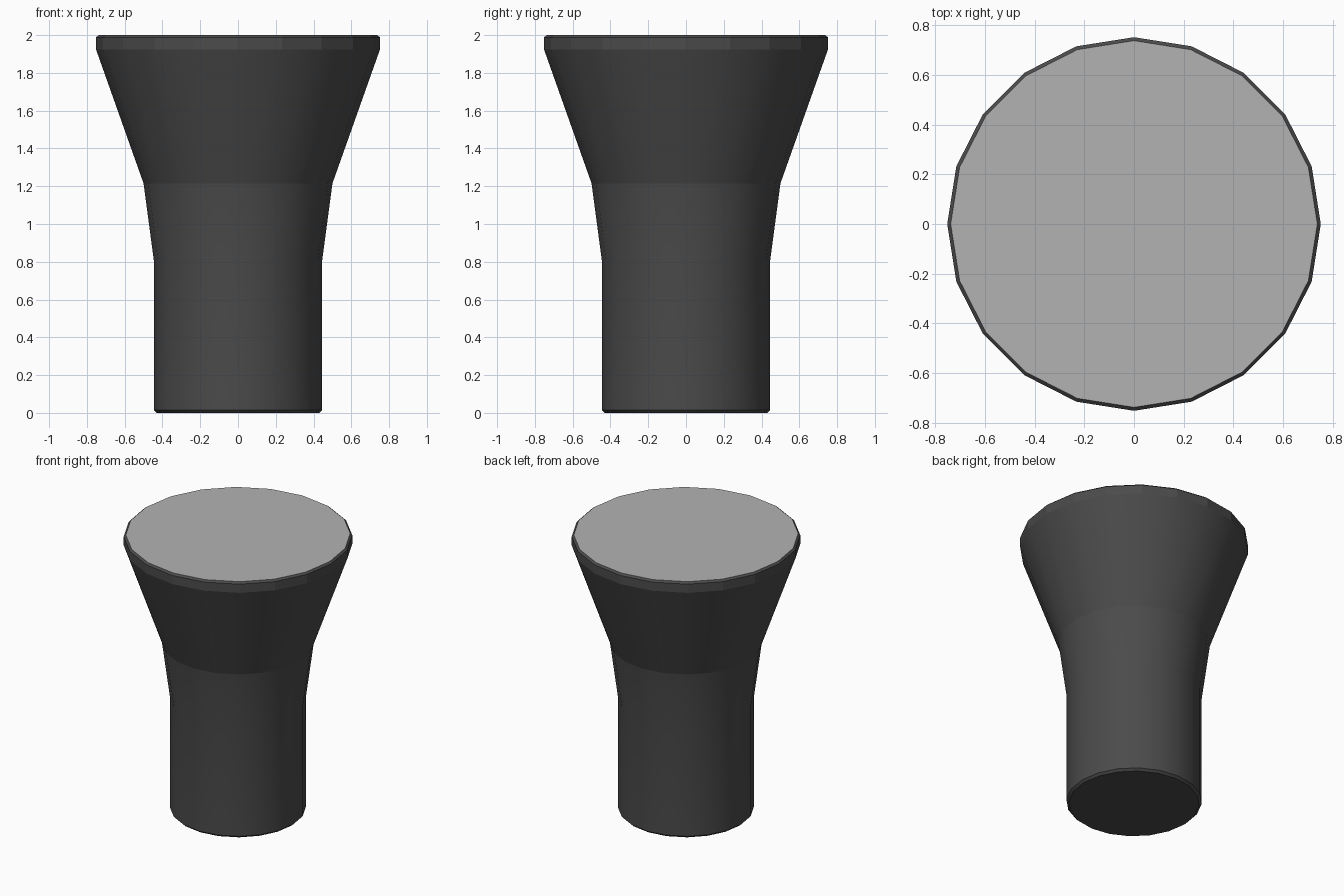
import bpy, bmesh
from math import sin, cos, tau

if "Cube" in bpy.data.objects:
    bpy.data.objects.remove(bpy.data.objects["Cube"])

SIDES = 20
# (radius, height) from the base to the top rim
PROFILE = [(0.43, 0.0), (0.446, 0.015), (0.446, 0.81), (0.50, 1.215),
           (0.752, 1.925), (0.752, 1.988), (0.738, 2.0)]
SHARP_RINGS = (0, 1, 3, 4, 5, 6)
RIM_START = 4


def material(name, value):
    mat = bpy.data.materials.new(name)
    mat.diffuse_color = (value, value, value, 1)
    mat.use_nodes = True
    mat.node_tree.nodes["Principled BSDF"].inputs["Base Color"].default_value = mat.diffuse_color
    return mat


bm = bmesh.new()

# Rings of the turned body
rings = [[bm.verts.new((r * cos(tau * i / SIDES), r * sin(tau * i / SIDES), z))
          for i in range(SIDES)] for r, z in PROFILE]

# Side walls: smooth body, faceted rim
for k in range(len(rings) - 1):
    for i in range(SIDES):
        j = (i + 1) % SIDES
        face = bm.faces.new((rings[k][i], rings[k][j], rings[k + 1][j], rings[k + 1][i]))
        face.smooth = k < RIM_START

# Base and pale top disc
bm.faces.new(rings[0][::-1])
top = bm.faces.new(rings[-1])
top.material_index = 1

# Crisp creases around the body
for k in SHARP_RINGS:
    for i in range(SIDES):
        bm.edges.get((rings[k][i], rings[k][(i + 1) % SIDES])).smooth = False

mesh = bpy.data.meshes.new("flared_post")
bm.to_mesh(mesh)
bm.free()
mesh.materials.append(material("dark_body", 0.07))
mesh.materials.append(material("grey_top", 0.45))
post = bpy.data.objects.new("flared_post", mesh)
bpy.context.collection.objects.link(post)
